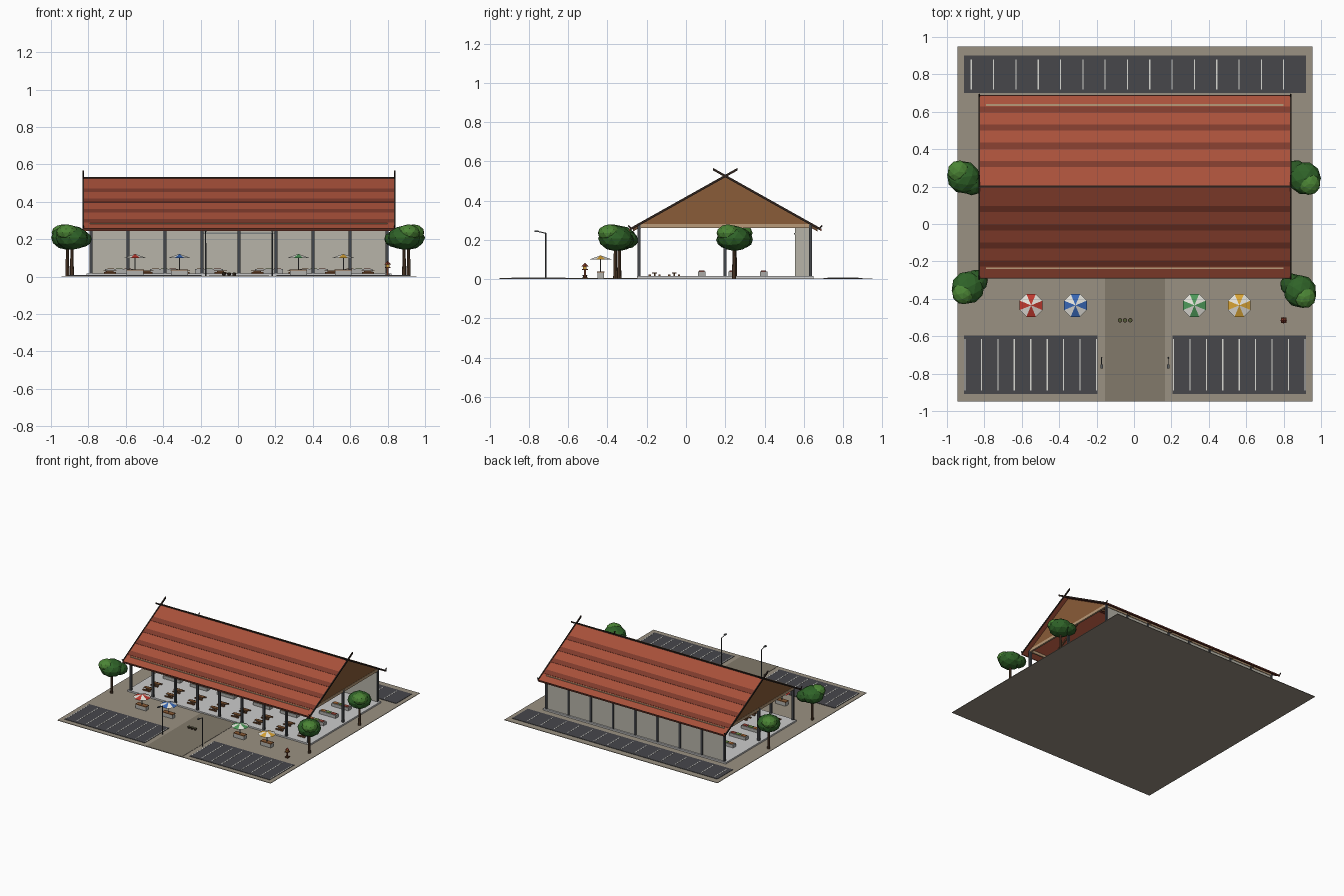
import bpy, math, random
from mathutils import Vector, Matrix

if "Cube" in bpy.data.objects:
    bpy.data.objects.remove(bpy.data.objects["Cube"])

random.seed(4)
CX = 0.005      # site centre line
mats = {}

def mat(hexcol):
    if hexcol not in mats:
        m = bpy.data.materials.new("paint_" + hexcol)
        c = [int(hexcol[i:i + 2], 16) / 255 for i in (0, 2, 4)]
        m.diffuse_color = [v / 12.92 if v < 0.04 else ((v + 0.055) / 1.055) ** 2.4 for v in c] + [1]
        m.use_nodes = True
        m.node_tree.nodes["Principled BSDF"].inputs["Base Color"].default_value = m.diffuse_color
        mats[hexcol] = m
    return mats[hexcol]

def mesh(name, verts, faces, *cols):
    me = bpy.data.meshes.new(name)
    me.from_pydata(verts, [], faces)
    for c in cols:
        me.materials.append(mat(c))
    ob = bpy.data.objects.new(name, me)
    bpy.context.collection.objects.link(ob)
    return ob

def prism(name, prof, x0, x1, col):
    """Extrude a (y, z) profile along x."""
    n = len(prof)
    v = [(x, y, z) for x in (x0, x1) for y, z in prof]
    f = [list(range(n))[::-1], list(range(n, 2 * n))]
    f += [(i, (i + 1) % n, n + (i + 1) % n, n + i) for i in range(n)]
    ob = mesh(name, v, f, col)
    return ob

def box(name, x0, x1, y0, y1, z0, z1, col):
    return prism(name, [(y0, z0), (y1, z0), (y1, z1), (y0, z1)], x0, x1, col)

def cbox(name, x, y, w, d, z0, z1, col):
    return box(name, x - w / 2, x + w / 2, y - d / 2, y + d / 2, z0, z1, col)

def rod(name, a, b, r, col, r2=None, sides=8):
    a, b = Vector(a), Vector(b)
    d = b - a
    bpy.ops.mesh.primitive_cone_add(vertices=sides, radius1=r, radius2=r if r2 is None else r2, depth=d.length)
    ob = bpy.context.object
    ob.name = name
    ob.data.transform(Matrix.Translation((a + b) / 2) @ d.to_track_quat('Z', 'Y').to_matrix().to_4x4())
    ob.data.materials.append(mat(col))
    return ob

# Site: paving, path, parking
box("paving", -0.945, 0.955, -0.95, 0.95, 0, 0.004, "9A9182")
box("entrance_path", CX - 0.16, CX + 0.16, -0.949, -0.25, 0.001, 0.006, "827A6B")

def parking(name, x0, x1, y0, y1, first, last, count):
    box(name + "_asphalt", x0, x1, y0, y1, 0.001, 0.007, "47474B")
    for i in range(count):
        x = first + (last - first) * i / (count - 1)
        cbox(name + "_line", x, (y0 + y1) / 2, 0.006, y1 - y0 - 0.04, 0.006, 0.008, "D8D8D2")

parking("front_left_parking", -0.91, -0.195, -0.91, -0.595, -0.904, -0.2, 9)
parking("front_right_parking", 0.205, 0.92, -0.91, -0.595, 0.211, 0.914, 9)
parking("back_parking", -0.91, 0.92, 0.70, 0.90, -0.87, 0.80, 15)

# Hall: floor, columns, back wall, beams
FLOOR = 0.016
box("hall_floor", CX - 0.815, CX + 0.815, -0.25, 0.65, 0.003, FLOOR, "C4C4C0")
cols_x = [CX + 0.198 * (i - 4) for i in range(9)]
for x in cols_x:
    for y in (-0.24, 0.635):
        cbox("column", x, y, 0.016, 0.016, 0.01, 0.275, "45474B")
for x in (cols_x[0], cols_x[-1]):
    cbox("gable_column", x, 0.198, 0.016, 0.016, 0.01, 0.275, "45474B")
box("back_wall", CX - 0.792, CX + 0.792, 0.626, 0.636, FLOOR, 0.265, "B7B4A8")
box("service_room", CX - 0.19, CX + 0.19, 0.555, 0.627, FLOOR, 0.262, "B7B4A8")
box("service_room_trim", CX - 0.19, CX + 0.19, 0.551, 0.556, 0.228, 0.236, "7E8484")
for y in (-0.235, 0.635):
    cbox("eave_beam", CX, y, 1.59, 0.012, 0.258, 0.286, "B99A78")
for x in (cols_x[0], cols_x[-1]):
    cbox("tie_beam", x, 0.2, 0.014, 0.88, 0.26, 0.282, "B99A78")

# Roof: slabs with dark bands, rafters, gables, barge boards
RY, RZ, SL = 0.2, 0.528, 0.56

def slope(name, s, d0, d1, lo, hi, x0, x1, col):
    pts = [(d0, lo), (d1, lo), (d1, hi), (d0, hi)]
    return prism(name, [(RY + s * d, RZ - SL * d + o) for d, o in pts], x0, x1, col)

for s in (-1, 1):
    slope("roof_slab", s, 0, 0.49, -0.009, 0, CX - 0.832, CX + 0.832, "A8503A")
    for d in (0.104, 0.202, 0.299, 0.395):
        slope("roof_band", s, d, d + 0.033, -0.002, 0.0015, CX - 0.832, CX + 0.832, "7F3B2C")
    for x in cols_x[1:-1]:
        slope("rafter", s, 0, 0.47, -0.022, -0.008, x - 0.005, x + 0.005, "6B4A30")
    for x in (CX - 0.833, CX + 0.833):
        slope("barge_board", s, -0.062, 0.485, -0.009, 0.004, x - 0.004, x + 0.004, "2E221C")
        rod("eave_hook", (x, RY + s * 0.478, 0.256), (x, RY + s * 0.494, 0.274), 0.004, "2E221C", sides=6)
    cbox("eave_fascia", CX, RY + s * 0.488, 1.66, 0.005, 0.245, 0.257, "5A2C22")
box("ridge_cap", CX - 0.832, CX + 0.832, RY - 0.006, RY + 0.006, RZ - 0.008, RZ + 0.003, "2E221C")
for x in (cols_x[0], cols_x[-1]):
    prism("gable_panel", [(RY - 0.43, 0.28), (RY + 0.43, 0.28), (RY, RZ - 0.008)], x - 0.005, x + 0.005, "8A5C38")

# Market stalls with produce
for y in (0.08, 0.235, 0.395):
    for x in (-0.64, -0.40, -0.16, 0.16, 0.40, 0.64):
        x += CX
        cbox("stall_counter", x, y, 0.15, 0.038, FLOOR, 0.04, "ABABA8")
        for i, c in enumerate(("B5713A", "6F8F3F", "A8483A")):
            cbox("produce_tray", x + (i - 1) * 0.046, y, 0.036, 0.026, 0.039, 0.044, c)

# Dining tables with benches
for y in (-0.16, -0.06):
    for i in range(8):
        x = CX - 0.69 + i * 1.38 / 7
        cbox("dining_table_top", x, y, 0.07, 0.024, 0.029, 0.033, "8A5A34")
        cbox("dining_table_leg", x, y, 0.04, 0.008, FLOOR, 0.03, "5A3C26")
        for s in (-1, 1):
            cbox("dining_bench", x, y + s * 0.025, 0.064, 0.011, FLOOR, 0.024, "754A2B")

# Umbrella carts on the forecourt
def umbrella(x, y, col):
    cbox("cart_body", x, y, 0.09, 0.034, 0.003, 0.034, "B0B0AC")
    cbox("cart_top", x, y, 0.094, 0.038, 0.033, 0.039, "8A5A34")
    rod("umbrella_pole", (x, y, 0.03), (x, y, 0.118), 0.003, "6E6E6E", sides=6)
    ring = [(x + 0.066 * math.cos(math.pi * (i + 0.5) / 4), y + 0.066 * math.sin(math.pi * (i + 0.5) / 4), 0.099)
            for i in range(8)]
    v = ring + [(x, y, 0.121), (x, y, 0.117)]
    f = [(i, (i + 1) % 8, 8) for i in range(8)] + [((i + 1) % 8, i, 9) for i in range(8)]
    ob = mesh("umbrella_canopy", v, f, col, "E6E4DC")
    for i, p in enumerate(ob.data.polygons):
        p.material_index = 1 - i % 2

for x, c in ((-0.55, "C0392F"), (-0.313, "3867B5"), (0.323, "4E9A5A"), (0.563, "D9A436")):
    umbrella(x, -0.435, c)

# Trees
def tree(x, y, side, spin):
    rod("tree_trunk", (x, y, 0.002), (x, y, 0.18), 0.011, "5B4330", 0.007)
    blobs = [(0, 0, 0.208, 0.088, "2F6328"), (0.045, 0.035, 0.2, 0.062, "2A5724"),
             (-0.025, -0.03, 0.235, 0.06, "4B8535")]
    for dx, dy, z, r, c in blobs:
        bpy.ops.mesh.primitive_ico_sphere_add(subdivisions=2, radius=r)
        ob = bpy.context.object
        ob.name = "tree_foliage"
        ob.data.materials.append(mat(c))
        ob.scale = (1, 1, 0.74)
        ob.rotation_euler.z = random.uniform(0, 6)
        ob.location = (x - side * dx, y + spin * dy, z)

tree(-0.912, 0.25, -1, -1)
tree(0.912, 0.245, 1, 1)
tree(-0.888, -0.34, -1, 1)
tree(0.888, -0.36, 1, 1)

# Street lamps
for x in (CX - 0.178, CX + 0.178):
    rod("lamp_pole", (x, -0.715, 0.003), (x, -0.715, 0.236), 0.004, "4A4D50", 0.003)
    rod("lamp_arm", (x, -0.715, 0.234), (x, -0.76, 0.244), 0.0025, "4A4D50", sides=6)
    cbox("lamp_head", x, -0.762, 0.014, 0.022, 0.24, 0.247, "5A5D60")

# Small shrine on a post
cbox("shrine_base", 0.80, -0.515, 0.026, 0.026, 0.003, 0.012, "5A3A22")
cbox("shrine_post", 0.80, -0.515, 0.01, 0.01, 0.01, 0.048, "6E3A24")
cbox("shrine_platform", 0.80, -0.515, 0.03, 0.03, 0.047, 0.052, "6E3A24")
cbox("shrine_house", 0.80, -0.515, 0.018, 0.018, 0.051, 0.066, "C99A3A")
rod("shrine_roof", (0.80, -0.515, 0.065), (0.80, -0.515, 0.084), 0.018, "8A3A28", 0, 4)

# Row of round pots on the path
for x in (-0.075, -0.048, -0.02):
    rod("pot", (x, -0.515, 0.005), (x, -0.515, 0.02), 0.009, "4A3A2C", 0.012, 10)
    rod("pot_fill", (x, -0.515, 0.019), (x, -0.515, 0.022), 0.008, "55603A", sides=10)
